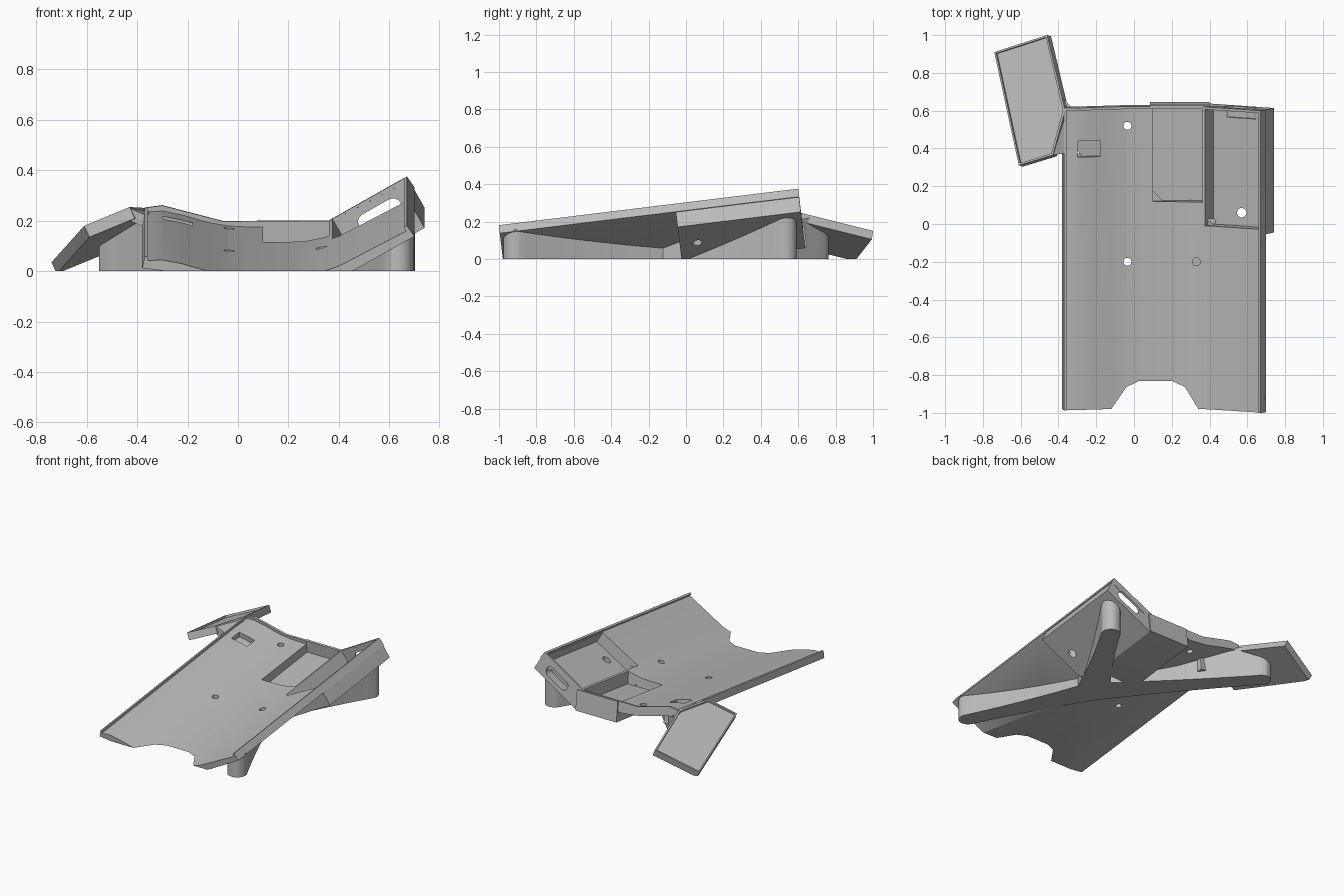
import bpy, bmesh, math
from mathutils import Vector

cube = bpy.data.objects.get("Cube")
if cube:
    bpy.data.objects.remove(cube, do_unlink=True)

grey = bpy.data.materials.new("plain_grey")
grey.use_nodes = True
grey.diffuse_color = (0.5, 0.5, 0.5, 1)
grey.node_tree.nodes["Principled BSDF"].inputs["Base Color"].default_value = (0.5, 0.5, 0.5, 1)

TILT = math.atan(0.122)
PIVOT_Y = -0.83


def place(x, v, w):
    """Tilted tray frame to world: v runs along the tray, w is its height."""
    c, s = math.cos(TILT), math.sin(TILT)
    return Vector((x, PIVOT_Y + v * c - w * s, v * s + w * c))


def add_mesh(name, bm):
    bmesh.ops.recalc_face_normals(bm, faces=bm.faces)
    me = bpy.data.meshes.new(name)
    bm.to_mesh(me)
    bm.free()
    me.materials.append(grey)
    ob = bpy.data.objects.new(name, me)
    bpy.context.collection.objects.link(ob)
    return ob


def loft(name, rings):
    """Closed solid through rings with equal point counts."""
    bm = bmesh.new()
    rows = [[bm.verts.new(p) for p in r] for r in rings]
    n = len(rows[0])
    for a, b in zip(rows, rows[1:]):
        for i in range(n):
            j = (i + 1) % n
            bm.faces.new((a[i], a[j], b[j], b[i]))
    bm.faces.new(rows[0][::-1])
    bm.faces.new(rows[-1])
    return add_mesh(name, bm)


def prism(name, section, v0, v1):
    return loft(name, [[place(x, v, w) for x, w in section] for v in (v0, v1)])


def box(name, lo, hi, tilted=True):
    section = [(lo[0], lo[2]), (hi[0], lo[2]), (hi[0], hi[2]), (lo[0], hi[2])]
    if tilted:
        return prism(name, section, lo[1], hi[1])
    return loft(name, [[Vector((x, y, z)) for x, z in section] for y in (lo[1], hi[1])])


def cylinder(name, x, y, r):
    ring = [(x + r * math.cos(a), y + r * math.sin(a))
            for a in (math.tau * i / 24 for i in range(24))]
    return loft(name, [[Vector((*p, z)) for p in ring] for z in (-0.3, 0.6)])


def boolean(ob, tool, op="DIFFERENCE"):
    bpy.ops.object.select_all(action="DESELECT")
    bpy.context.view_layer.objects.active = ob
    ob.select_set(True)
    tool.hide_render = True
    m = ob.modifiers.new("bool", "BOOLEAN")
    m.operation, m.solver, m.object = op, "EXACT", tool
    bpy.ops.object.modifier_apply(modifier=m.name)
    bpy.data.objects.remove(tool, do_unlink=True)


def smooth(ob):
    bpy.ops.object.select_all(action="DESELECT")
    bpy.context.view_layer.objects.active = ob
    ob.select_set(True)
    bpy.ops.object.shade_smooth_by_angle(angle=math.radians(20))


# Tray: outer body with rim height
FRONT, BACK = -0.148, 1.465
under = [(-0.38, 0.03), (-0.3, 0.02), (-0.2, -0.005), (-0.08, -0.036), (0.03, -0.05),
         (0.25, -0.05), (0.31, -0.045), (0.37, -0.028), (0.7, 0.157)]
rim = [(0.67, 0.2), (0.36, 0.024), (-0.06, 0.022), (-0.3, 0.085), (-0.37, 0.076)]
tray = prism("tray", under + rim, FRONT, BACK)

# Deep side compartment, rear pocket and clip sleeve bodies
boolean(tray, prism("side_body", [(0.33, 0.005), (0.4, -0.12), (0.74, 0.075), (0.67, 0.2)],
                    0.8, BACK - 0.001), "UNION")
boolean(tray, box("pocket_body", (0.085, 0.93, -0.12), (0.4, BACK + 0.008, 0.02)), "UNION")
boolean(tray, box("sleeve_body", (-0.315, 1.18, -0.1), (-0.165, 1.31, 0.03)), "UNION")

# Hollow the curved interior, leaving side and back rims
floor = [(-0.358, 0.06), (-0.3, 0.063), (-0.22, 0.047), (-0.12, 0.018), (-0.04, 0.004),
         (0.03, 0), (0.2, 0), (0.27, 0.004), (0.34, 0.018), (0.4, 0.038), (0.667, 0.178)]
boolean(tray, prism("interior", floor + [(0.656, 0.197), (0.55, 0.45), (-0.358, 0.45)],
                    FRONT - 0.2, BACK - 0.014))
boolean(tray, prism("side_recess", [(0.35, 0.075), (0.42, -0.048), (0.7, 0.105), (0.62, 0.25)],
                    0.83, BACK - 0.015))
boolean(tray, box("pocket_recess", (0.1, 0.955, -0.06), (0.362, BACK - 0.013, 0.1)))
boolean(tray, box("sleeve_slot", (-0.298, 1.2, -0.3), (-0.18, 1.285, 0.3)))

# Screw holes
for x, y, r in ((-0.035, 0.52, 0.021), (-0.035, -0.2, 0.021), (0.33, -0.2, 0.021), (0.57, 0.06, 0.025)):
    boolean(tray, cylinder("hole", x, y, r))

# Rounded slot through the back wall of the side compartment
a, b = Vector((0.51, 0.02)), Vector((0.615, 0.08))
along = math.atan2(b.y - a.y, b.x - a.x)
slot = []
for centre, start in ((a, along + math.pi / 2), (b, along - math.pi / 2)):
    for i in range(9):
        t = start + math.pi * i / 8
        slot.append((centre.x + 0.034 * math.cos(t), centre.y + 0.034 * math.sin(t)))
boolean(tray, prism("wall_slot", slot, BACK - 0.06, BACK + 0.1))

# Trim everything below the ground
boolean(tray, box("ground_cut", (-2, -2, -1), (2, 2, 0), False))
smooth(tray)

# Side wing: tilted plate with a thin raised rim
p2, p3, p4 = Vector((-0.61, 0.31, 0.18)), Vector((-0.74, 0.91, 0.035)), Vector((-0.46, 1.0, 0.15))
normal = (p4 - p3).cross(p2 - p3).normalized()
if normal.z < 0:
    normal.negate()


def wing_z(x, y):
    return p2.z - (normal.x * (x - p2.x) + normal.y * (y - p2.y)) / normal.z


top = [p2, p3, p4] + [Vector((x, y, wing_z(x, y))) for x, y in ((-0.365, 0.6), (-0.43, 0.365))]
bm = bmesh.new()
upper = [bm.verts.new(p) for p in top]
lower = [bm.verts.new(p - normal * 0.05) for p in top]
plate = bm.faces.new(upper)
bm.faces.new(lower[::-1])
for i in range(5):
    j = (i + 1) % 5
    bm.faces.new((upper[j], upper[i], lower[i], lower[j]))
bmesh.ops.recalc_face_normals(bm, faces=bm.faces)
bmesh.ops.inset_region(bm, faces=[plate], thickness=0.013)
inner = list(plate.verts)
step = bmesh.ops.inset_region(bm, faces=[plate], thickness=0.0005)
bmesh.ops.translate(bm, verts=list(plate.verts), vec=-normal * 0.014)
wing = add_mesh("side_wing", bm)
boolean(wing, box("wing_cut", (-2, -2, -1), (2, 2, 0), False))

# Web joining the wing to the tray edge
web = [Vector((-0.43, 0.365, 0.25)), Vector((-0.365, 0.375, 0.222)), Vector((-0.35, 0.61, 0.235))]
loft("wing_web", [web, [p - Vector((0, 0, 0.05)) for p in web]])


# Underside legs: ribs that rise to meet the tray
def rib_top(x, y):
    if x < -0.38:
        return wing_z(x, y) - 0.035
    if x > 0.3 and y > 0.0:
        w = -0.12 + (x - 0.4) * 0.574 + 0.015
    else:
        w = under[-1][1]
        for (x0, w0), (x1, w1) in zip(under, under[1:]):
            if x0 <= x <= x1:
                w = w0 + (w1 - w0) * (x - x0) / (x1 - x0)
        w += 0.012
    return max(0.004, w + 0.122 * (y - PIVOT_Y))


def leg(name, end):
    hub, end = Vector((0.25, -0.12)), Vector(end)
    axis = (end - hub).normalized()
    side = Vector((-axis.y, axis.x))
    length, r = (end - hub).length, 0.062
    stations = [(length * i / 20, r + 0.05 * (1 - i / 20) ** 2) for i in range(21)]
    stations += [(length + r * math.sin(t), r * math.cos(t))
                 for t in (math.radians(d) for d in (20, 40, 60, 75, 86))]
    rings = []
    for d, half in stations:
        l, q = hub + axis * d + side * half, hub + axis * d - side * half
        rings.append([Vector((l.x, l.y, 0)), Vector((q.x, q.y, 0)),
                      Vector((q.x, q.y, rib_top(q.x, q.y))), Vector((l.x, l.y, rib_top(l.x, l.y)))])
    smooth(loft(name, rings))


leg("back_left_leg", (0.64, 0.53))
leg("back_right_leg", (-0.49, 0.7))
leg("front_left_leg", (0.635, -0.915))
